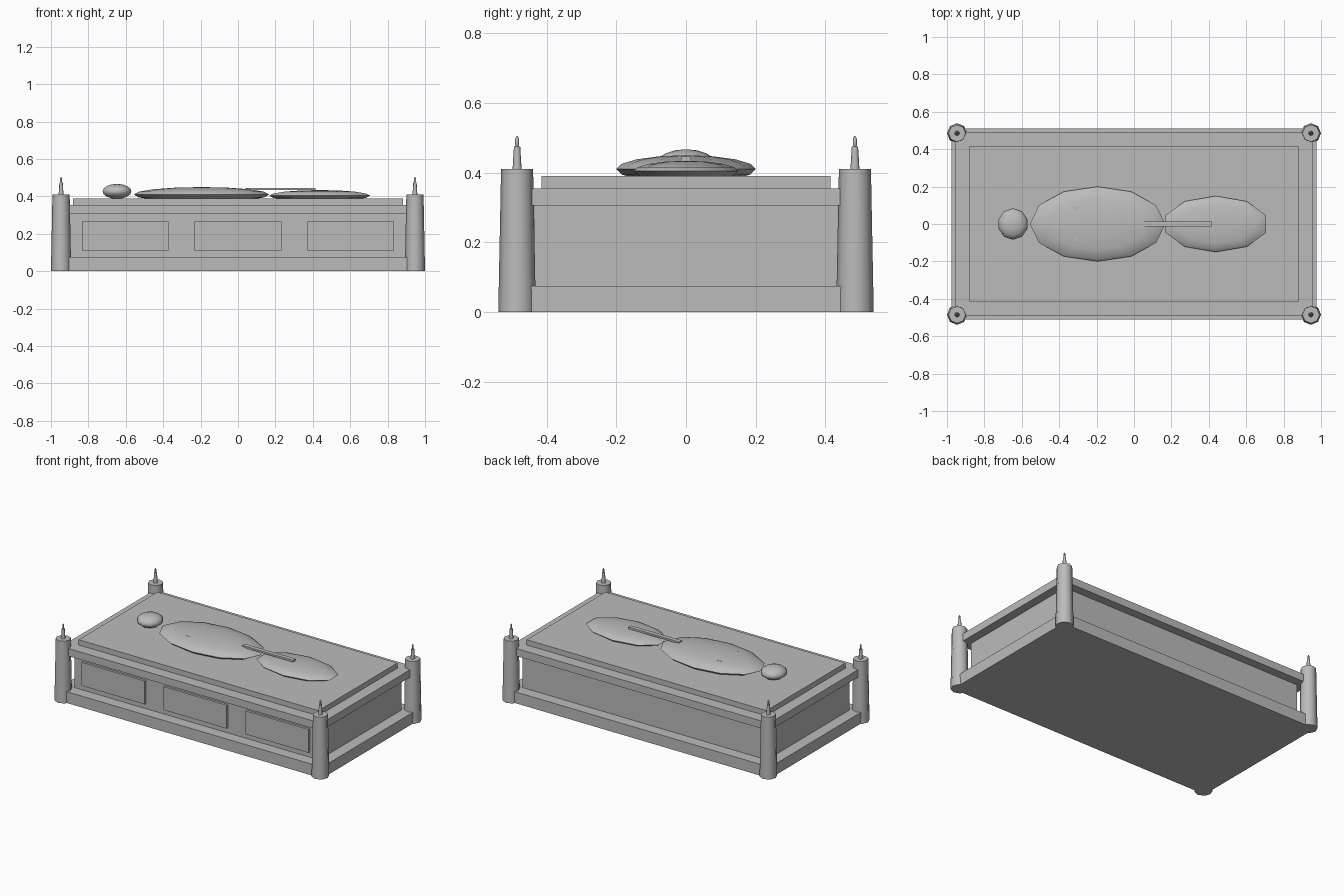
import bpy
import math

cube = bpy.data.objects.get("Cube")
if cube:
    bpy.data.objects.remove(cube, do_unlink=True)

GREY = (0.5, 0.5, 0.5, 1)
stone = bpy.data.materials.new("grey_stone")
stone.use_nodes = True
stone.diffuse_color = GREY
stone.node_tree.nodes["Principled BSDF"].inputs["Base Color"].default_value = GREY


def finish(name, smooth=False):
    ob = bpy.context.object
    ob.name = name
    ob.data.materials.append(stone)
    bpy.ops.object.transform_apply(location=False, rotation=True, scale=True)
    if smooth:
        bpy.ops.object.shade_smooth_by_angle(angle=math.radians(60))
    return ob


def box(name, half_x, half_y, z0, z1, x=0, y=0):
    bpy.ops.mesh.primitive_cube_add(size=2, location=(x, y, (z0 + z1) / 2))
    bpy.context.object.scale = (half_x, half_y, (z1 - z0) / 2)
    return finish(name)


def cone(name, x, y, z0, z1, r0, r1, sides=8):
    bpy.ops.mesh.primitive_cone_add(vertices=sides, radius1=r0, radius2=r1,
                                    depth=z1 - z0, location=(x, y, (z0 + z1) / 2))
    return finish(name, True)


def ellipsoid(name, x, z, radii, segments, rings=8, y=0):
    bpy.ops.mesh.primitive_uv_sphere_add(segments=segments, ring_count=rings,
                                         radius=1, location=(x, y, z))
    ob = bpy.context.object
    ob.scale = radii
    # Put a segment corner on the long axis
    return finish(name, True)


# Tomb chest
box("base_plinth", 0.975, 0.51, 0, 0.075)
box("chest_body", 0.9, 0.435, 0.075, 0.305)
box("cornice", 0.957, 0.492, 0.305, 0.355)
box("lid_slab", 0.882, 0.415, 0.355, 0.39)

# Raised panels on the front
for i, x in enumerate((-0.603, 0, 0.603)):
    box(f"front_panel_{i + 1}", 0.232, 0.01, 0.11, 0.265, x, -0.44)

# Corner posts, each with a candle and flame
for sx, side in ((-1, "right"), (1, "left")):
    for sy, end in ((-1, "front"), (1, "back")):
        x, y = sx * 0.946, sy * 0.485
        tag = f"{end}_{side}"
        cone(f"{tag}_post", x, y, 0, 0.41, 0.054, 0.046)
        cone(f"{tag}_candle", x, y, 0.41, 0.475, 0.013, 0.009)
        ellipsoid(f"{tag}_flame", x, 0.488, (0.006, 0.006, 0.018), 6, 6, y)

# Recumbent figure
ellipsoid("head", -0.647, 0.427, (0.081, 0.084, 0.04), 10)
ellipsoid("torso", -0.195, 0.41, (0.362, 0.2, 0.04), 12)
ellipsoid("legs", 0.437, 0.404, (0.283, 0.15, 0.03), 10)
box("folded_arms", 0.018, 0.09, 0.41, 0.4435, -0.302)
box("sword", 0.187, 0.014, 0.434, 0.446, 0.227)
